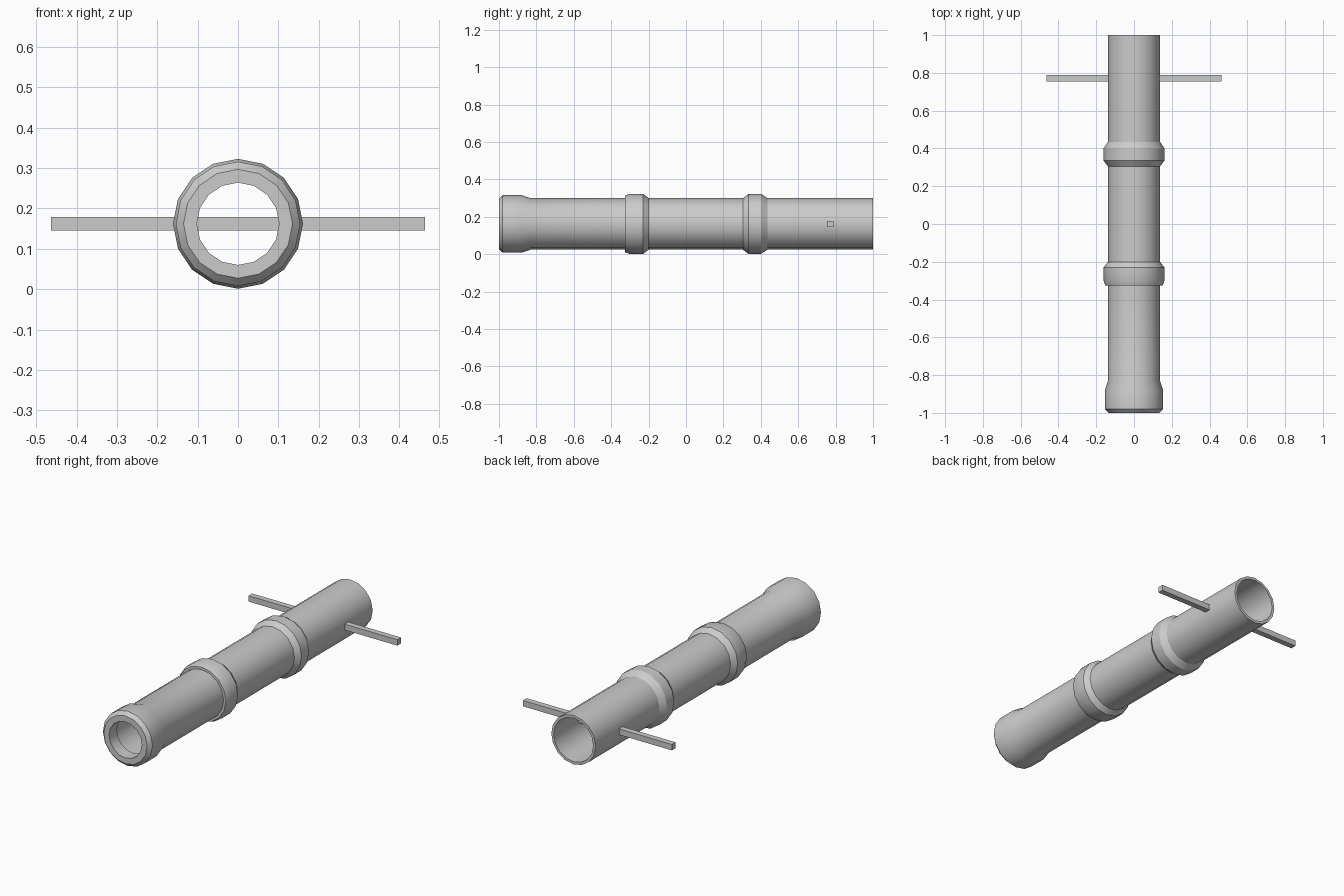
import bpy, bmesh, math

if "Cube" in bpy.data.objects:
    bpy.data.objects.remove(bpy.data.objects["Cube"])

SIDES = 16
CZ = 0.162


def finish(name, bm, angle=None):
    bmesh.ops.recalc_face_normals(bm, faces=bm.faces)
    mesh = bpy.data.meshes.new(name)
    bm.to_mesh(mesh)
    bm.free()
    ob = bpy.data.objects.new(name, mesh)
    bpy.context.collection.objects.link(ob)
    if angle:
        bpy.ops.object.select_all(action='DESELECT')
        bpy.context.view_layer.objects.active = ob
        ob.select_set(True)
        bpy.ops.object.shade_smooth_by_angle(angle=math.radians(angle))
    return ob


def lathe(name, profile):
    """Revolve a closed (y, radius) profile around the y axis."""
    bm = bmesh.new()
    rings = []
    for k in range(SIDES):
        a = 2 * math.pi * k / SIDES
        rings.append([bm.verts.new((r * math.sin(a), y, CZ + r * math.cos(a)))
                      for y, r in profile])
    n = len(profile)
    for k in range(SIDES):
        p, q = rings[k], rings[(k + 1) % SIDES]
        for i in range(n):
            j = (i + 1) % n
            bm.faces.new((p[i], p[j], q[j], q[i]))
    return finish(name, bm, 30)


# Hollow tube: muzzle collar, two raised bands, open rear, narrowed front bore
lathe("tube", [
    (-1.0, 0.135), (-0.98, 0.154), (-0.88, 0.154), (-0.83, 0.138),
    (-0.325, 0.138), (-0.325, 0.152), (-0.30, 0.161), (-0.23, 0.161), (-0.20, 0.138),
    (0.305, 0.138), (0.335, 0.161), (0.40, 0.161), (0.435, 0.138),
    (1.0, 0.138), (1.0, 0.123),
    (-0.93, 0.123), (-0.93, 0.102), (-1.0, 0.102),
])

# Square cross bar passing through the rear of the tube
bm = bmesh.new()
bmesh.ops.create_cube(bm, size=1)
bmesh.ops.scale(bm, vec=(0.926, 0.033, 0.033), verts=bm.verts)
bmesh.ops.translate(bm, vec=(0, 0.771, CZ), verts=bm.verts)
finish("cross_bar", bm)
